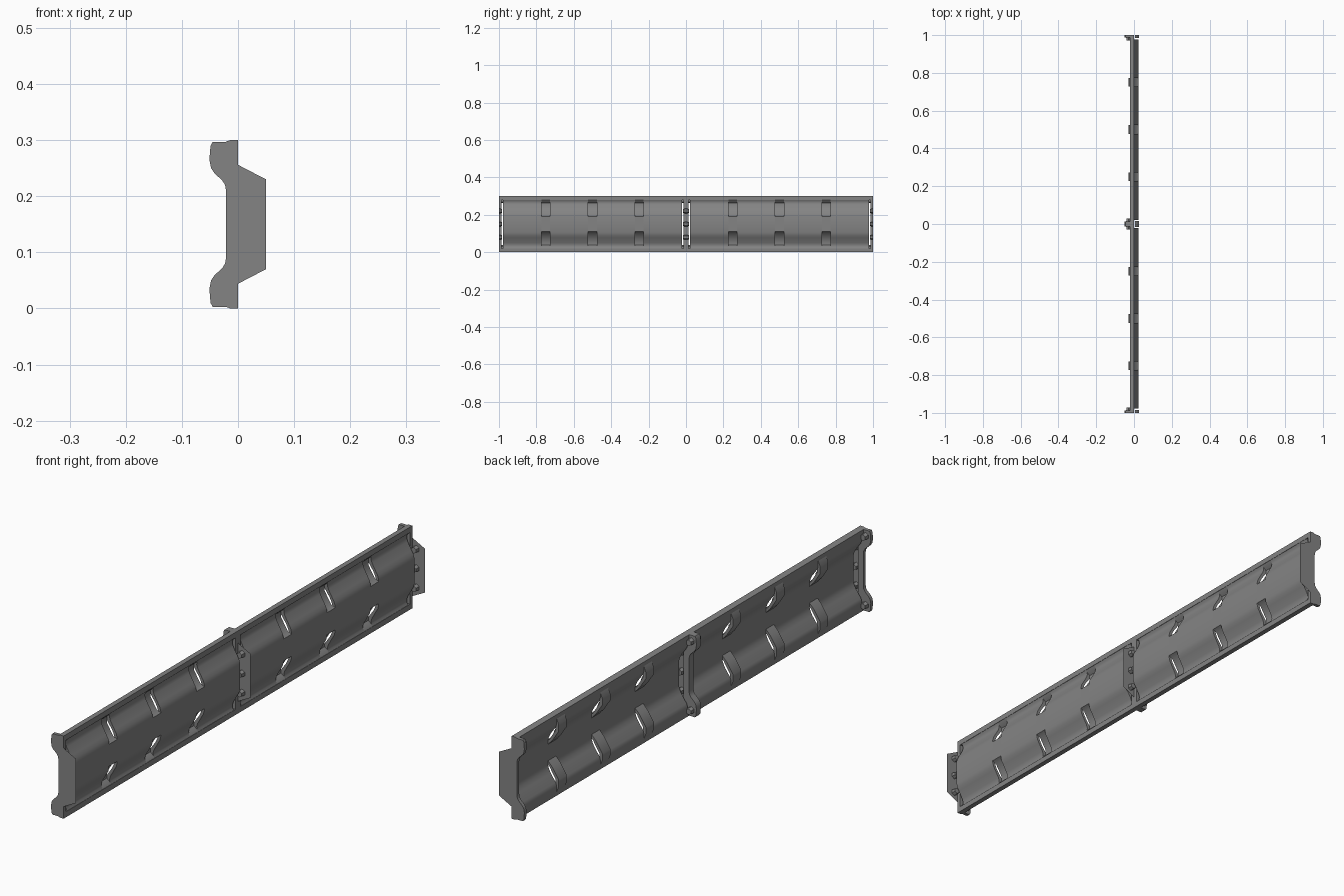
import bpy
import bmesh
import math
from mathutils import Matrix, Vector

cube = bpy.data.objects.get("Cube")
if cube:
    bpy.data.objects.remove(cube, do_unlink=True)

H = 0.30

steel = bpy.data.materials.new("dark_grey_steel")
steel.use_nodes = True
colour = (0.23, 0.23, 0.23, 1)
steel.diffuse_color = colour
steel.node_tree.nodes["Principled BSDF"].inputs["Base Color"].default_value = colour


def flip(points):
    """Continue an upper half profile with its mirror image below mid height."""
    return points + [(x, H - z) for x, z in reversed(points)]


def prism(bm, profile, y0, y1):
    """Extrude an x-z profile along y; equal ends give one flat face."""
    face = bm.faces.new([bm.verts.new((x, y0, z)) for x, z in profile])
    if y1 != y0:
        out = bmesh.ops.extrude_face_region(bm, geom=[face], use_keep_orig=True)
        verts = [g for g in out["geom"] if isinstance(g, bmesh.types.BMVert)]
        bmesh.ops.translate(bm, verts=verts, vec=(0, y1 - y0, 0))


def finish(bm, name):
    bmesh.ops.recalc_face_normals(bm, faces=bm.faces[:])
    mesh = bpy.data.meshes.new(name)
    bm.to_mesh(mesh)
    bm.free()
    mesh.materials.append(steel)
    obj = bpy.data.objects.new(name, mesh)
    bpy.context.collection.objects.link(obj)
    bpy.ops.object.select_all(action="DESELECT")
    obj.select_set(True)
    bpy.context.view_layer.objects.active = obj
    bpy.ops.object.shade_smooth_by_angle(angle=math.radians(35))
    return obj


# Upper halves of the pressed sheet, outside then inside
outer = [(0, .282), (-.006, .272), (-.007, .262), (-.003, .25), (.013, .222), (.020, .21), (.024, .195)]
inner = [(-.022, .282), (-.022, .262), (-.018, .25), (.002, .222), (.009, .208), (.013, .195)]
dent_outer = [(0, .282), (-.006, .272), (-.018, .262), (-.018, .24), (.008, .198), (.024, .19)]
dent_inner = [(-.022, .282), (-.030, .262), (-.030, .238), (-.004, .198), (.013, .18)]
sheet = flip(outer) + flip(inner)[::-1]
dent = flip(dent_outer) + flip(dent_inner)[::-1]

# Channel panels with pressed-in dents
for name, side in (("front_channel", -1), ("back_channel", 1)):
    bm = bmesh.new()
    cuts = [.022]
    for centre in (.25, .5, .75):
        cuts += [centre - .023, centre + .023]
    cuts.append(.978)
    for i, (a, b) in enumerate(zip(cuts, cuts[1:])):
        prism(bm, dent if i % 2 else sheet, side * a, side * b)
    finish(bm, name)

# Edge rails along the top and bottom
rail = [(0, .28), (0, H), (-.014, H), (-.022, .297), (-.022, .28)]
for name, points in (("top_rail", rail), ("bottom_rail", [(x, H - z) for x, z in rail])):
    bm = bmesh.new()
    prism(bm, points, -1, 1)
    finish(bm, name)

# Cross ribs: a thick C-shaped edge and a thin trapezoid web
edge = flip([(0, H), (-.014, H), (-.022, .297), (-.045, .297), (-.049, .290),
             (-.051, .265), (-.048, .25), (-.042, .241), (-.028, .228),
             (-.023, .22), (-.021, .208)])
web = flip([(0, .256), (.05, .23)])
bolt_spots = [(-.030, .275), (.016, .22), (.016, .15), (.016, .08), (-.030, .025)]

for name, y0, y1, faces in (("front_rib", -1, -.987, [1]),
                            ("middle_rib", -.013, .013, [-1, 1]),
                            ("back_rib", .987, 1, [-1])):
    bm = bmesh.new()
    prism(bm, edge, y0, y1)
    plane_y = {"front_rib": -1, "middle_rib": 0, "back_rib": 1}[name]
    prism(bm, web, plane_y, plane_y)
    finish(bm, name)

    # Hexagonal bolt heads on the inner sides of the rib
    bm = bmesh.new()
    for s in faces:
        for x, z in bolt_spots:
            base = plane_y if x > 0 else (y1 if s > 0 else y0)
            depth = .016
            place = Matrix.Translation(Vector((x, base + s * depth / 2, z)))
            bmesh.ops.create_cone(bm, cap_ends=True, segments=6, radius1=.013,
                                  radius2=.011, depth=depth,
                                  matrix=place @ Matrix.Rotation(-s * math.pi / 2, 4, "X"))
    finish(bm, name + "_bolts")
